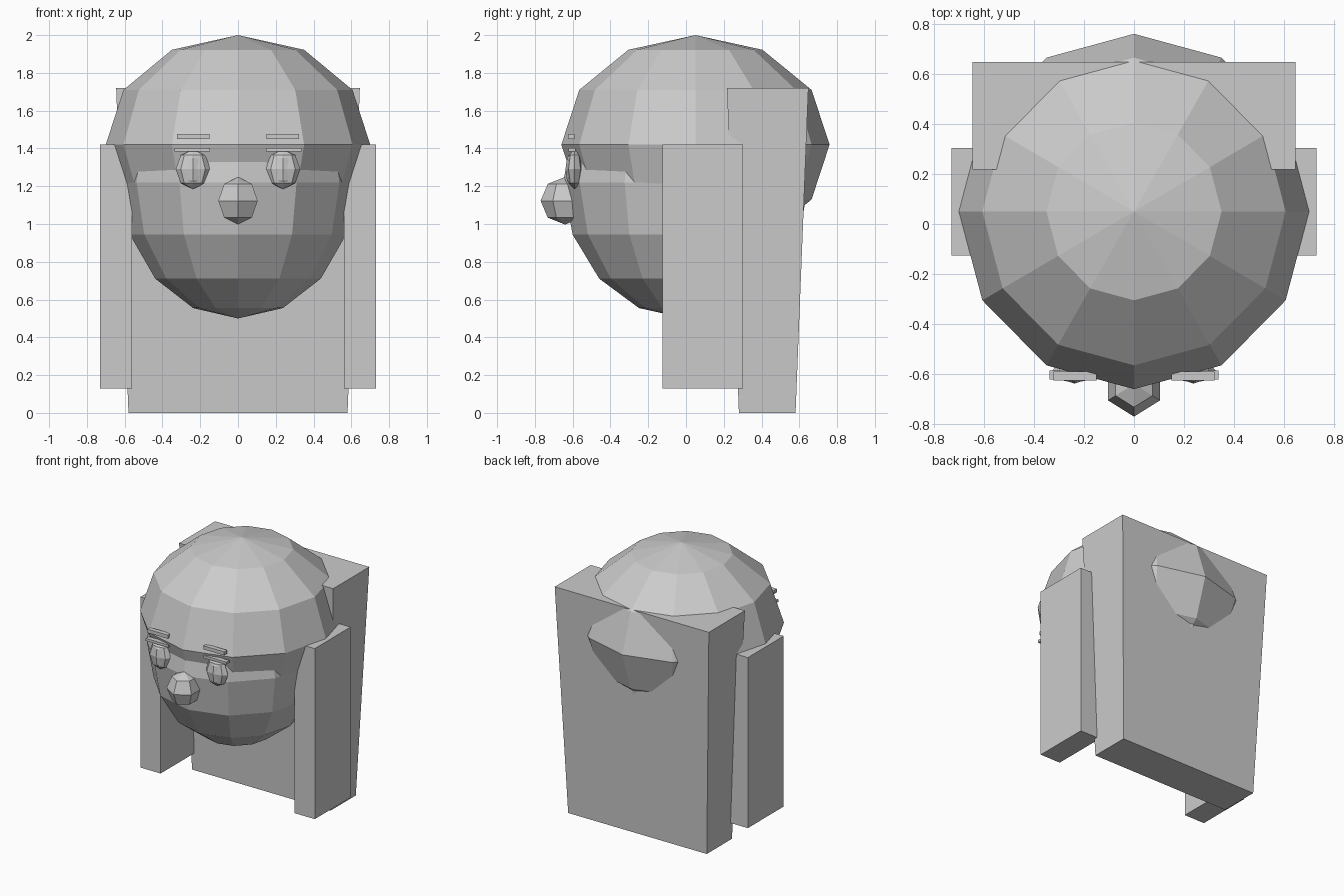
import bpy, bmesh

if "Cube" in bpy.data.objects:
    bpy.data.objects.remove(bpy.data.objects["Cube"])

grey = bpy.data.materials.new("plain grey")
grey.diffuse_color = (0.6, 0.6, 0.6, 1)
grey.use_nodes = True
grey.node_tree.nodes["Principled BSDF"].inputs["Base Color"].default_value = grey.diffuse_color


def finish(name, bm):
    me = bpy.data.meshes.new(name)
    bm.to_mesh(me)
    bm.free()
    me.materials.append(grey)
    ob = bpy.data.objects.new(name, me)
    bpy.context.collection.objects.link(ob)
    return ob


def ball(name, centre, radii, segments, rings):
    bm = bmesh.new()
    bmesh.ops.create_uvsphere(bm, u_segments=segments, v_segments=rings, radius=1)
    for v in bm.verts:
        v.co = [c + r * k for c, r, k in zip(centre, radii, v.co)]
    return finish(name, bm)


def box(name, lo, hi, base=None):
    """Box between two corners; base gives (x0, y0, x1, y1) of a tapered foot."""
    bm = bmesh.new()
    bmesh.ops.create_cube(bm, size=2)
    for v in bm.verts:
        low = v.co.z < 0
        x0, y0, x1, y1 = base if base and low else (lo[0], lo[1], hi[0], hi[1])
        v.co = (x0 if v.co.x < 0 else x1, y0 if v.co.y < 0 else y1,
                lo[2] if low else hi[2])
    return finish(name, bm)


# Head and hair cap
ball("head", (0, 0, 1.22), (0.62, 0.65, 0.72), 12, 8)
ball("hair_cap", (0, 0.05, 1.42), (0.70, 0.71, 0.58), 12, 6)

# Long hair behind, narrowing towards the bottom
box("back_hair", (-0.645, 0.217, 0), (0.645, 0.648, 1.72),
    base=(-0.58, 0.28, 0.58, 0.58))

# Nose
ball("nose", (0, -0.64, 1.123), (0.12, 0.13, 0.126), 6, 4)

# Paired parts
for side, s in (("left", -1), ("right", 1)):
    def pair_box(name, x0, x1, y0, y1, z0, z1):
        a, b = sorted((s * x0, s * x1))
        box(f"{side}_{name}", (a, y0, z0), (b, y1, z1))

    pair_box("side_hair", 0.56, 0.73, -0.125, 0.303, 0.13, 1.42)
    pair_box("eyebrow", 0.15, 0.322, -0.625, -0.59, 1.45, 1.477)
    pair_box("eyelid", 0.147, 0.337, -0.622, -0.585, 1.383, 1.402)
    ball(f"{side}_eye", (s * 0.238, -0.59, 1.29), (0.092, 0.045, 0.105), 8, 4)
    ball(f"{side}_pupil", (s * 0.238, -0.61, 1.29), (0.045, 0.028, 0.085), 6, 4)
